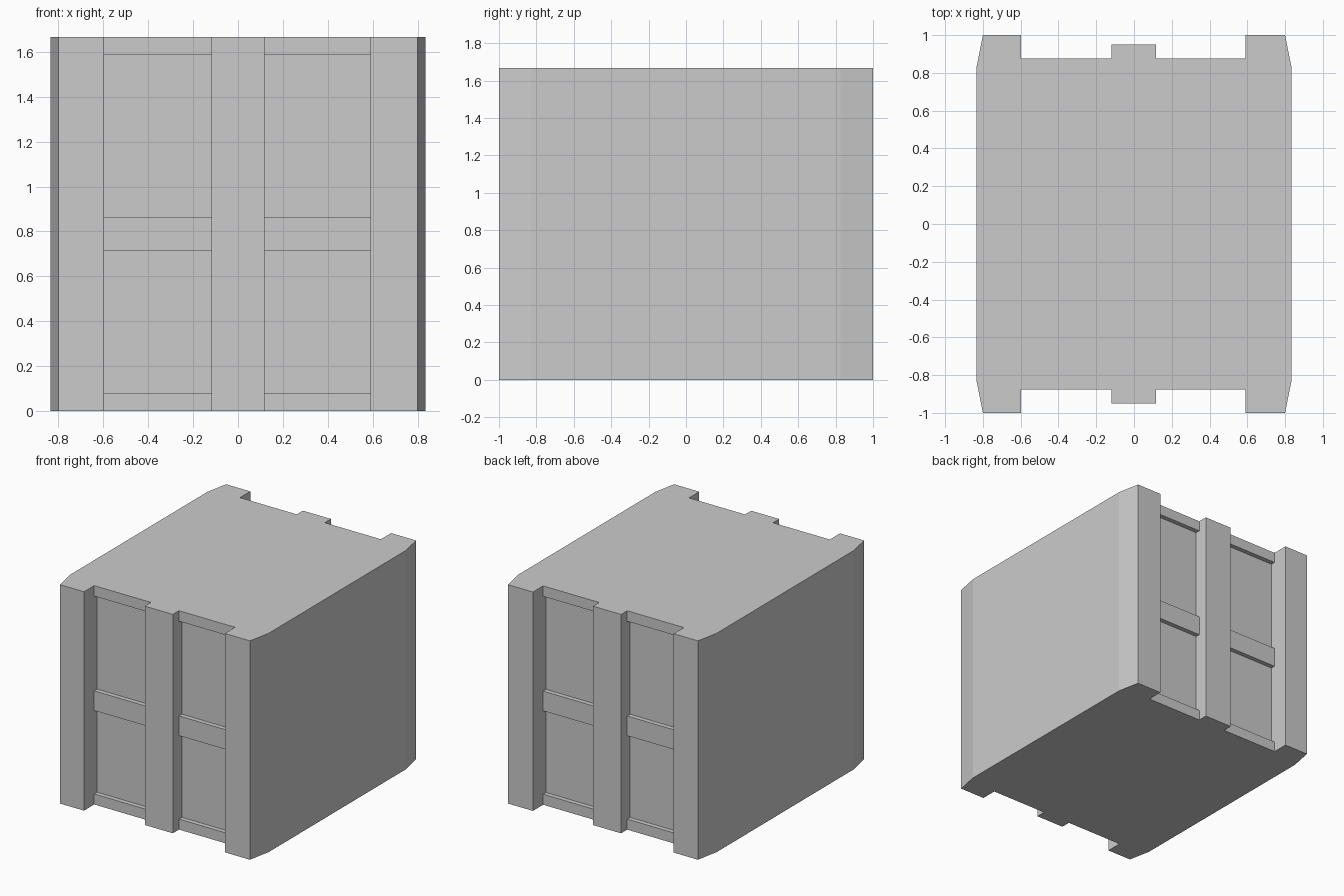
import bpy, bmesh

if "Cube" in bpy.data.objects:
    bpy.data.objects.remove(bpy.data.objects["Cube"])

H = 1.666            # overall height
RAIL, PANEL = 0.877, 0.842   # depth of rail faces and recessed panels
BAYS = [(-0.597, -0.119), (0.117, 0.589)]
RAILS = [(0, 0.08), (0.715, 0.865), (1.586, H)]


def prism(name, outline, z0, z1):
    """Extrude a counter-clockwise xy outline from z0 to z1."""
    bm = bmesh.new()
    base = bm.faces.new([bm.verts.new((x, y, z0)) for x, y in outline])
    top = bmesh.ops.extrude_face_region(bm, geom=[base], use_keep_orig=True)
    verts = [v for v in top["geom"] if isinstance(v, bmesh.types.BMVert)]
    bmesh.ops.translate(bm, verts=verts, vec=(0, 0, z1 - z0))
    bmesh.ops.recalc_face_normals(bm, faces=bm.faces)
    mesh = bpy.data.meshes.new(name)
    bm.to_mesh(mesh)
    bm.free()
    obj = bpy.data.objects.new(name, mesh)
    bpy.context.collection.objects.link(obj)
    return obj


# Main body: tapered corners, two recessed bays and a centre post at each end
(a, b), (c, d) = BAYS
front = [(-0.835, -0.825), (-0.80, -1), (a, -1), (a, -PANEL), (b, -PANEL), (b, -0.951),
         (c, -0.951), (c, -PANEL), (d, -PANEL), (d, -1), (0.80, -1), (0.835, -0.825)]
back = [(x, -y) for x, y in reversed(front)]
prism("crate_body", front + back, 0, H)

# Horizontal rails across each bay, front and back
for end, side in (("front", -1), ("back", 1)):
    for i, (x0, x1) in enumerate(BAYS):
        y0, y1 = sorted((side * RAIL, side * PANEL))
        for level, (z0, z1) in zip(("bottom", "middle", "top"), RAILS):
            prism(f"{end}_{level}_rail_{i + 1}",
                  [(x0, y0), (x1, y0), (x1, y1), (x0, y1)], z0, z1)
